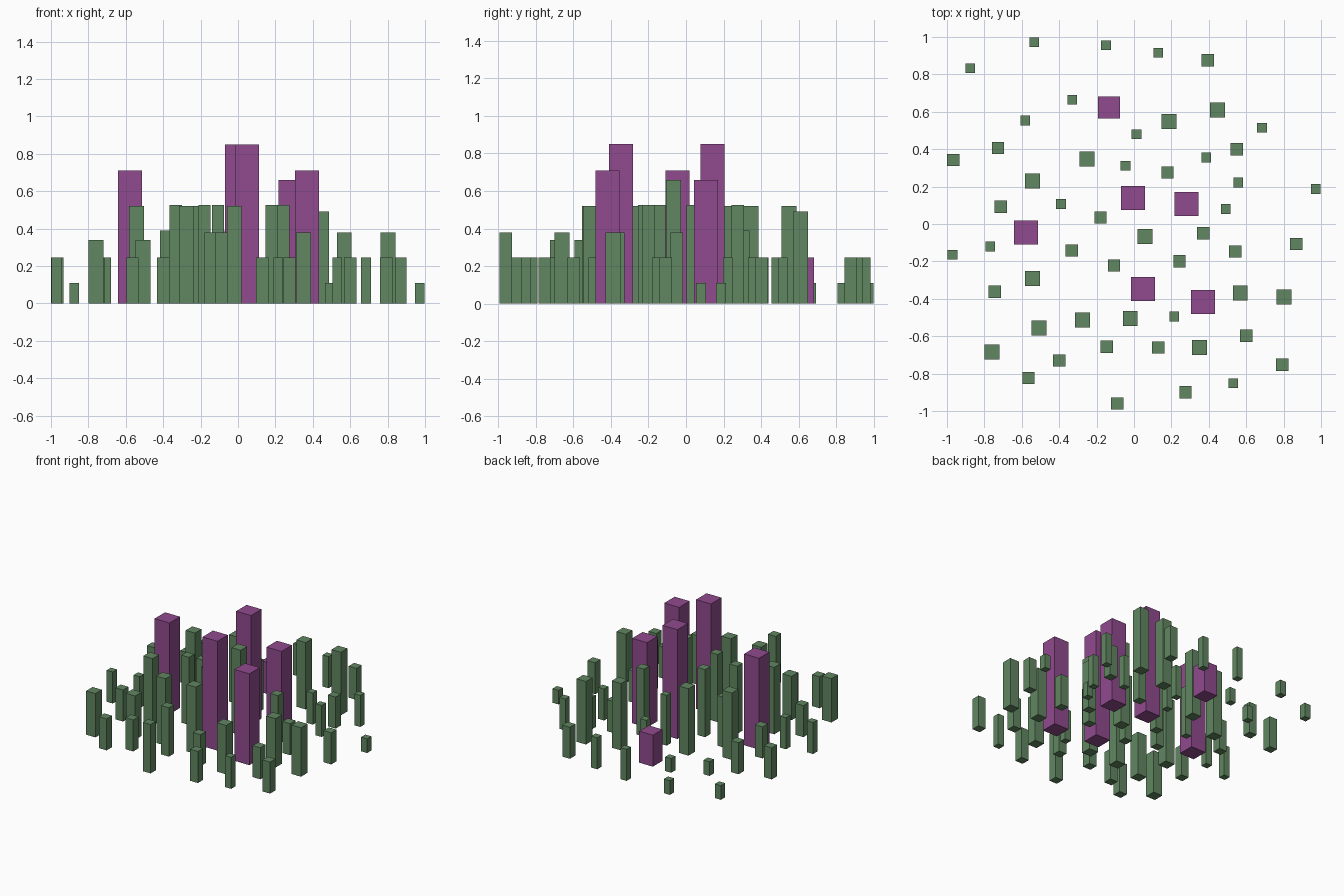
import bpy
import bmesh

default_cube = bpy.data.objects.get("Cube")
if default_cube:
    bpy.data.objects.remove(default_cube, do_unlink=True)


def make_material(name, colour):
    material = bpy.data.materials.new(name)
    material.use_nodes = True
    material.diffuse_color = colour
    shader = material.node_tree.nodes["Principled BSDF"]
    shader.inputs["Base Color"].default_value = colour
    return material


def make_block_mesh(name, width, height, material):
    """Square block whose origin is at the middle of its base."""
    bm = bmesh.new()
    bmesh.ops.create_cube(bm, size=1)
    for vert in bm.verts:
        vert.co.x *= width
        vert.co.y *= width
        vert.co.z = (vert.co.z + 0.5) * height
    mesh = bpy.data.meshes.new(name)
    bm.to_mesh(mesh)
    bm.free()
    mesh.materials.append(material)
    return mesh


def place_blocks(name, width, height, material, positions):
    """Stand copies of one block at every position on the ground."""
    mesh = make_block_mesh(name, width, height, material)
    for x, y in positions:
        block = bpy.data.objects.new(name, mesh)
        block.location = (x, y, 0)
        bpy.context.collection.objects.link(block)


green = make_material("muted_green", (0.12, 0.24, 0.12, 1))
purple = make_material("muted_purple", (0.28, 0.07, 0.27, 1))

SLIM, MEDIUM, WIDE, LARGE = 0.052, 0.066, 0.08, 0.128

# Purple landmark towers
place_blocks("tallest_purple_tower", LARGE, 0.85, purple,
             [(-.005, .14), (.047, -.347)])
place_blocks("tall_purple_tower", LARGE, 0.71, purple,
             [(-.577, -.045), (.37, -.417)])
place_blocks("middle_purple_tower", LARGE, 0.66, purple, [(.28, .107)])
place_blocks("low_purple_tower", 0.117, 0.245, purple, [(-.133, .623)])

# Slim green posts
place_blocks("short_slim_post", SLIM, 0.11, green,
             [(-.534, .972), (-.876, .833), (-.33, .665), (-.582, .553),
              (.972, .187), (.49, .08)])
place_blocks("slim_post", SLIM, 0.245, green,
             [(-.15, .956), (.13, .916), (.013, .48), (.684, .515),
              (.387, .355), (.557, .222), (-.769, -.12), (-.97, -.165),
              (.215, -.494), (.53, -.852)])
place_blocks("tall_slim_post", SLIM, 0.39, green,
             [(-.045, .312), (-.39, .107)])

# Medium green blocks
place_blocks("low_medium_block", MEDIUM, 0.245, green,
             [(.395, .876), (-.727, .406), (-.967, .342), (.55, .4),
              (-.713, .093), (.542, -.147), (.867, -.107), (-.745, -.363),
              (-.4, -.73), (.13, -.66), (.6, -.597), (-.564, -.823),
              (.275, -.9), (.793, -.753)])
place_blocks("middle_medium_block", MEDIUM, 0.38, green,
             [(.37, -.05), (-.145, -.657), (-.09, -.96)])
place_blocks("tall_medium_block", MEDIUM, 0.525, green,
             [(.179, .275), (-.179, .035), (-.332, -.142),
              (-.107, -.222), (.243, -.2)])

# Wide green blocks
place_blocks("low_wide_block", WIDE, 0.34, green,
             [(-.508, -.555), (-.76, -.684)])
place_blocks("middle_wide_block", WIDE, 0.38, green,
             [(.568, -.368), (.803, -.39), (.349, -.66)])
place_blocks("high_wide_block", WIDE, 0.49, green, [(.446, .609)])
place_blocks("tall_wide_block", WIDE, 0.52, green,
             [(.187, .548), (-.252, .347), (-.543, .23), (-.543, -.291),
              (-.276, -.513), (-.02, -.505)])
place_blocks("tallest_wide_block", WIDE, 0.66, green, [(.058, -.067)])
